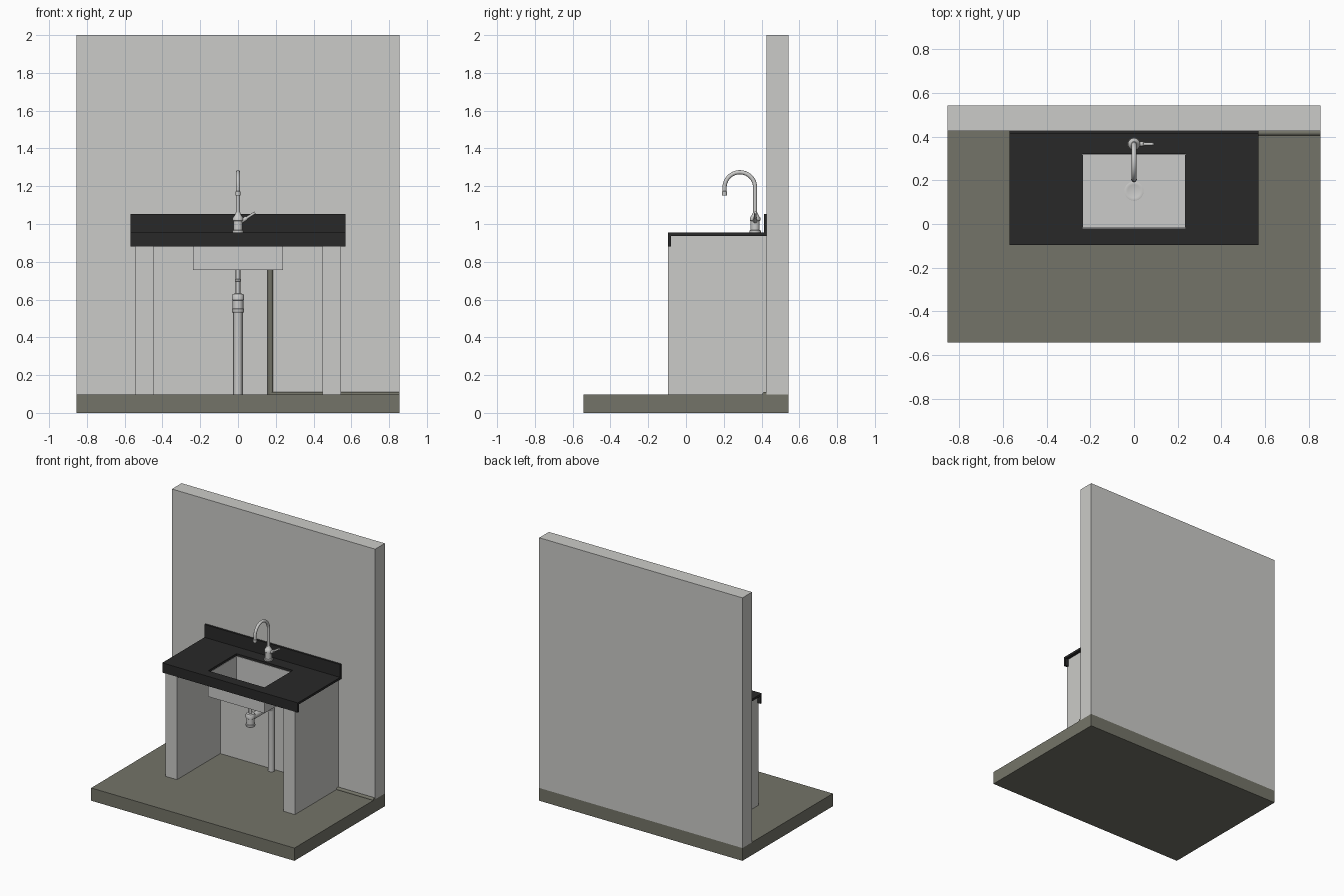
import bpy, bmesh, math
from mathutils import Vector

cube = bpy.data.objects.get("Cube")
if cube:
    bpy.data.objects.remove(cube, do_unlink=True)


def material(name, r, g, b):
    m = bpy.data.materials.new(name)
    m.use_nodes = True
    m.diffuse_color = (r, g, b, 1)
    m.node_tree.nodes["Principled BSDF"].inputs["Base Color"].default_value = (r, g, b, 1)
    return m


PLASTER = material("pale grey plaster", 0.60, 0.60, 0.58)
STONE = material("black stone", 0.022, 0.022, 0.022)
FLOOR = material("olive grey floor", 0.175, 0.175, 0.14)
STEEL = material("light steel", 0.60, 0.60, 0.59)


def finish(name, bm, mat, smooth=False):
    bmesh.ops.recalc_face_normals(bm, faces=bm.faces)
    mesh = bpy.data.meshes.new(name)
    bm.to_mesh(mesh)
    bm.free()
    mesh.materials.append(mat)
    ob = bpy.data.objects.new(name, mesh)
    bpy.context.collection.objects.link(ob)
    bpy.ops.object.select_all(action="DESELECT")
    ob.select_set(True)
    bpy.context.view_layer.objects.active = ob
    if smooth:
        bpy.ops.object.shade_smooth_by_angle(angle=math.radians(40))
    return ob


def box_mesh(x, y, z):
    bm = bmesh.new()
    bmesh.ops.create_cube(bm, size=1)
    for v in bm.verts:
        v.co = [a[0] if c < 0 else a[1] for a, c in zip((x, y, z), v.co)]
    return bm


def box(name, x, y, z, mat):
    return finish(name, box_mesh(x, y, z), mat)


def lathe(name, x, y, profile, mat, sides=24):
    """Turn a profile of (radius, height) about a vertical axis."""
    bm = bmesh.new()
    rings = []
    for r, z in profile:
        rings.append([bm.verts.new((x + r * math.cos(k * math.tau / sides),
                                    y + r * math.sin(k * math.tau / sides), z))
                      for k in range(sides)])
    for a, b in zip(rings, rings[1:]):
        for k in range(sides):
            n = (k + 1) % sides
            bm.faces.new((a[k], a[n], b[n], b[k]))
    bm.faces.new(rings[0])
    bm.faces.new(rings[-1])
    return finish(name, bm, mat, True)


def tube(name, points, radius, mat, sides=16):
    """Sweep a circle along a planar path."""
    pts = [Vector(p) for p in points]
    steps = [(b - a).normalized() for a, b in zip(pts, pts[1:])]
    side = next((a.cross(b).normalized() for a, b in zip(steps, steps[1:])
                 if a.cross(b).length > 0.01), Vector((0, 1, 0)))
    bm = bmesh.new()
    rings = []
    for i, p in enumerate(pts):
        a, b = steps[max(i - 1, 0)], steps[min(i, len(steps) - 1)]
        mid = (a + b).normalized()
        out = mid.cross(side) / max(mid.dot(a), 0.3)
        rings.append([bm.verts.new(p + radius * (side * math.cos(t) + out * math.sin(t)))
                      for t in (k * math.tau / sides for k in range(sides))])
    for a, b in zip(rings, rings[1:]):
        for k in range(sides):
            n = (k + 1) % sides
            bm.faces.new((a[k], a[n], b[n], b[k]))
    bm.faces.new(rings[0])
    bm.faces.new(rings[-1])
    return finish(name, bm, mat, True)


# Room: floor slab and back wall
W = 0.855
GROUND = 0.097
box("floor_slab", (-W, W), (-0.543, 0.543), (0, GROUND), FLOOR)
box("back_wall", (-W, W), (0.427, 0.543), (GROUND, 2), PLASTER)

# Side supports
for name, x in (("right_support", (-0.545, -0.448)), ("left_support", (0.448, 0.545))):
    box(name, x, (-0.094, 0.427), (GROUND, 0.937), PLASTER)

# Counter: a lipped profile drawn out along x, then cut for the bowl
HOLE_X, HOLE_Y = (-0.237, 0.237), (-0.02, 0.32)
bm = bmesh.new()
outline = [(-0.096, 0.88), (-0.08, 0.88), (-0.08, 0.937), (0.427, 0.937), (0.427, 1.052),
           (0.412, 1.052), (0.412, 0.954), (-0.096, 0.954)]
face = bm.faces.new([bm.verts.new((-0.57, y, z)) for y, z in outline])
grown = bmesh.ops.extrude_face_region(bm, geom=[face])["geom"]
bmesh.ops.translate(bm, vec=(1.14, 0, 0),
                    verts=[g for g in grown if isinstance(g, bmesh.types.BMVert)])
counter = finish("countertop", bm, STONE)
cutter = box("bowl_cutter", HOLE_X, HOLE_Y, (0.9, 1.0), STONE)
cutter.hide_render = True
cut = counter.modifiers.new("bowl opening", "BOOLEAN")
cut.operation, cut.solver, cut.object = "DIFFERENCE", "EXACT", cutter
bpy.context.view_layer.objects.active = counter
bpy.ops.object.modifier_apply(modifier=cut.name)
bpy.data.objects.remove(cutter, do_unlink=True)

# Sink bowl: open box with thin walls
bm = box_mesh(HOLE_X, HOLE_Y, (0.757, 0.937))
bm.normal_update()
bmesh.ops.delete(bm, geom=[f for f in bm.faces if f.normal.z > 0.9], context="FACES_ONLY")
bowl = finish("sink_bowl", bm, STEEL)
shell = bowl.modifiers.new("wall thickness", "SOLIDIFY")
shell.thickness = 0.004

# Drain strainer, bottle trap and waste pipe
DRAIN_Y = 0.15
lathe("drain_strainer", 0, DRAIN_Y, [(0.044, 0.759), (0.044, 0.763), (0.036, 0.765),
                                     (0.03, 0.763)], STEEL)
lathe("bottle_trap", 0, DRAIN_Y,
      [(0.03, 0.532), (0.033, 0.536), (0.033, 0.55), (0.028, 0.553), (0.028, 0.595),
       (0.033, 0.598), (0.033, 0.62), (0.028, 0.63), (0.012, 0.632), (0.012, 0.695),
       (0.016, 0.697), (0.016, 0.707), (0.012, 0.709), (0.012, 0.76)], STEEL)
bend = [(0, 0.362 + 0.04 * math.sin(t), 0.555 + 0.04 * math.cos(t))
        for t in (k * math.pi / 12 for k in range(7))]
tube("waste_pipe", [(0, DRAIN_Y, 0.595)] + bend + [(0, 0.402, GROUND)], 0.023, STEEL)

# Supply pipe along the foot of the wall and up behind the bowl
tube("supply_pipe", [(W, 0.418, 0.098), (0.171, 0.418, 0.098), (0.171, 0.418, 0.93)],
     0.0135, FLOOR)

# Tap: body, arched spout, nozzle and lever
TAP_Y, ARC = 0.366, 0.081
lathe("tap_body", 0, TAP_Y,
      [(0.03, 0.954), (0.03, 0.965), (0.024, 0.968), (0.024, 1.015), (0.028, 1.018),
       (0.028, 1.032), (0.022, 1.04), (0.016, 1.05), (0.012, 1.06)], STEEL)
arch = [(0, TAP_Y - ARC + ARC * math.cos(t), 1.193 + ARC * math.sin(t))
        for t in (k * math.pi / 20 for k in range(21))]
tube("tap_spout", [(0, TAP_Y, 1.03)] + arch + [(0, TAP_Y - 2 * ARC, 1.155)], 0.011, STEEL)
lathe("tap_nozzle", 0, TAP_Y - 2 * ARC, [(0.013, 1.15), (0.013, 1.172), (0.011, 1.174)], STEEL)
tube("tap_lever", [(0.015, TAP_Y, 1.012), (0.09, TAP_Y, 1.06)], 0.007, STEEL, 12)
tube("lever_socket", [(0.012, TAP_Y, 1.01), (0.046, TAP_Y, 1.032)], 0.011, STEEL, 12)
